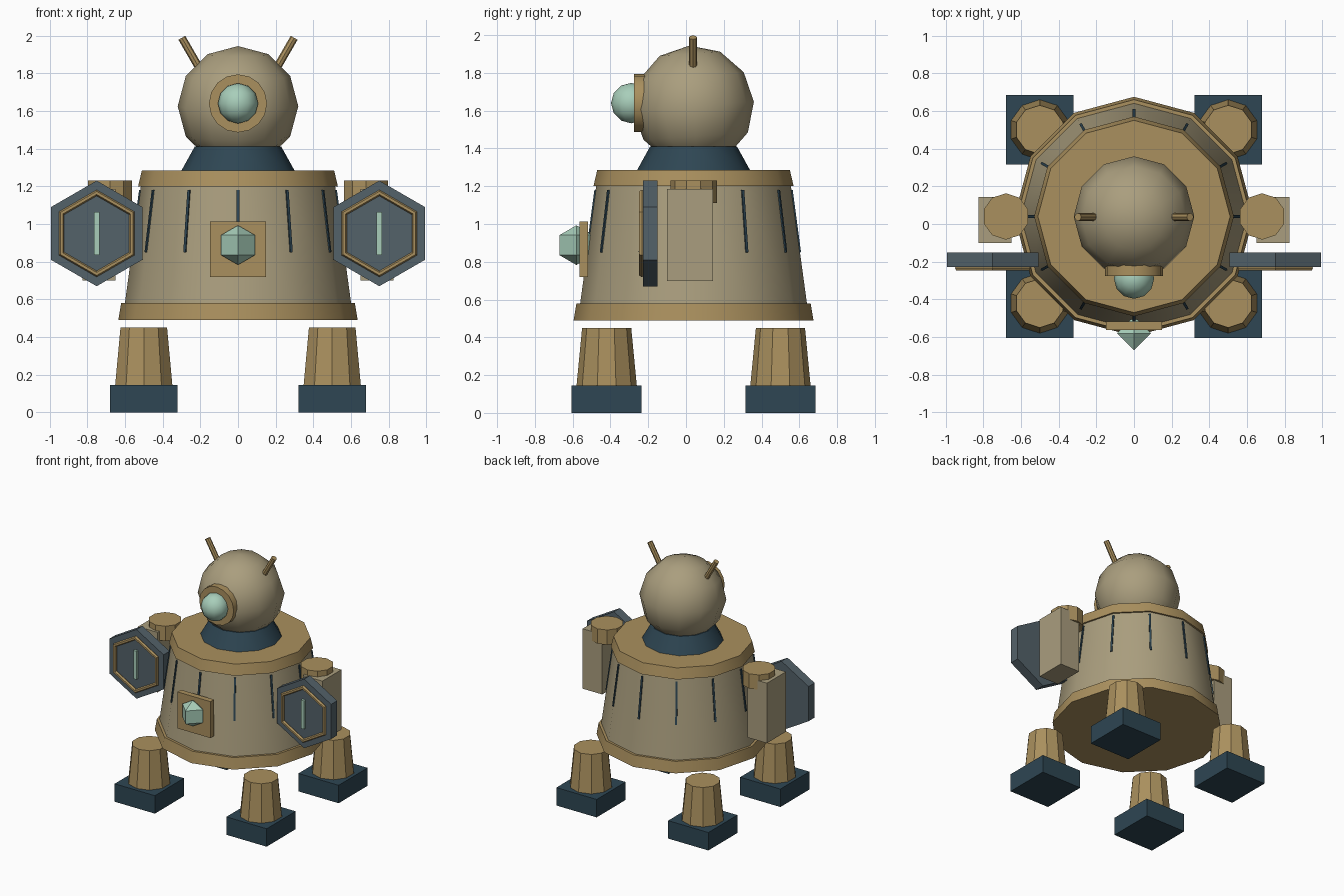
import bpy
from math import pi, sin, cos, radians, atan2, hypot

if "Cube" in bpy.data.objects:
    bpy.data.objects.remove(bpy.data.objects["Cube"])


def material(name, rgb):
    linear = [(c / 255 / 12.92) if c < 11 else ((c / 255 + 0.055) / 1.055) ** 2.4 for c in rgb]
    m = bpy.data.materials.new(name)
    m.use_nodes = True
    m.diffuse_color = (*linear, 1)
    m.node_tree.nodes["Principled BSDF"].inputs["Base Color"].default_value = (*linear, 1)
    return m


TAN = material("tan", (170, 158, 126))
BRASS = material("brass", (170, 144, 94))
NAVY = material("dark teal", (46, 70, 83))
SLATE = material("slate", (84, 98, 106))
MINT = material("mint", (168, 206, 186))

CY = 0.04  # depth of the body axis


def finish(name, mat, smooth=True):
    ob = bpy.context.object
    ob.name = name
    ob.data.materials.append(mat)
    if smooth:
        bpy.ops.object.shade_smooth_by_angle(angle=radians(35))
    return ob


def cone(name, mat, x, y, z0, z1, r0, r1, sides=12):
    """Upright cylinder or tapered cylinder between two heights."""
    bpy.ops.mesh.primitive_cone_add(vertices=sides, radius1=r0, radius2=r1, depth=z1 - z0,
                                    location=(x, y, (z0 + z1) / 2))
    return finish(name, mat)


def disc(name, mat, x, z, y0, y1, r, sides):
    """Cylinder whose axis runs front to back."""
    bpy.ops.mesh.primitive_cylinder_add(vertices=sides, radius=r, depth=y1 - y0,
                                        location=(x, (y0 + y1) / 2, z), rotation=(pi / 2, 0, 0))
    return finish(name, mat)


def box(name, mat, loc, size, rot=(0, 0, 0)):
    bpy.ops.mesh.primitive_cube_add(size=1, location=loc, rotation=rot)
    bpy.context.object.scale = size
    return finish(name, mat, False)


def ball(name, mat, loc, r, tilt=0):
    bpy.ops.mesh.primitive_uv_sphere_add(segments=12, ring_count=6, radius=r, location=loc,
                                         rotation=(tilt, 0, 0))
    return finish(name, mat)


# Body, bands and neck
cone("body", TAN, 0, CY, 0.56, 1.22, 0.603, 0.513)
cone("lower_band", BRASS, 0, CY, 0.49, 0.58, 0.635, 0.62)
cone("upper_band", BRASS, 0, CY, 1.20, 1.285, 0.53, 0.51)
cone("neck", NAVY, 0, CY, 1.28, 1.41, 0.302, 0.23)

# Thin ribs following the slope of the body
top_r, low_r, top_z, low_z = 0.518, 0.562, 1.18, 0.85
lean = atan2(low_r - top_r, top_z - low_z)
for k in range(12):
    a = k * pi / 6
    r = (top_r + low_r) / 2
    box(f"rib_{k + 1}", NAVY, (r * cos(a), CY + r * sin(a), (top_z + low_z) / 2),
        (0.014, 0.014, hypot(low_r - top_r, top_z - low_z)), (0, -lean, a))

# Head, eye and antennae
ball("head", TAN, (0, CY, 1.625), 0.32, radians(4))
disc("eye_ring", BRASS, 0, 1.64, -0.275, -0.2, 0.154, 16)
ball("eye", MINT, (0, -0.29, 1.64), 0.107)
for side, label in ((1, "left"), (-1, "right")):
    tilt = radians(30)
    length = 0.22
    bpy.ops.mesh.primitive_cylinder_add(
        vertices=8, radius=0.021, depth=length, rotation=(0, side * tilt, 0),
        location=(side * (0.298 - sin(tilt) * length / 2), 0.037, 1.988 - cos(tilt) * length / 2))
    finish(f"{label}_antenna", BRASS)

# Chest plate and gem
box("chest_plate", BRASS, (0, -0.54, 0.867), (0.295, 0.045, 0.295))
bpy.ops.mesh.primitive_uv_sphere_add(segments=4, ring_count=2, radius=0.105,
                                     location=(0, -0.58, 0.888))
finish("chest_gem", MINT, False)

# Legs and feet
for side, label in ((1, "left"), (-1, "right")):
    for end, place in ((-1, "front"), (1, "back")):
        x, y = side * 0.5, CY + end * 0.46
        cone(f"{place}_{label}_leg", BRASS, x, y, 0.14, 0.45, 0.16, 0.13, 10)
        box(f"{place}_{label}_foot", NAVY, (x, y, 0.0725), (0.36, 0.37, 0.145))

# Arms with hexagonal shields
for side, label in ((1, "left"), (-1, "right")):
    cone(f"{label}_shoulder", BRASS, side * 0.68, CY, 1.11, 1.23, 0.123, 0.123, 10)
    box(f"{label}_arm", TAN, (side * 0.737, 0.022, 0.942), (0.175, 0.243, 0.485))
    x, z = side * 0.75, 0.95
    disc(f"{label}_shield", SLATE, x, z, -0.227, -0.15, 0.28, 6)
    bpy.ops.mesh.primitive_torus_add(major_segments=6, minor_segments=6, major_radius=0.215,
                                     minor_radius=0.016, location=(x, -0.234, z),
                                     rotation=(pi / 2, pi / 2, 0))
    finish(f"{label}_shield_rim", BRASS)
    box(f"{label}_shield_bar", MINT, (x, -0.232, z), (0.028, 0.03, 0.23))
